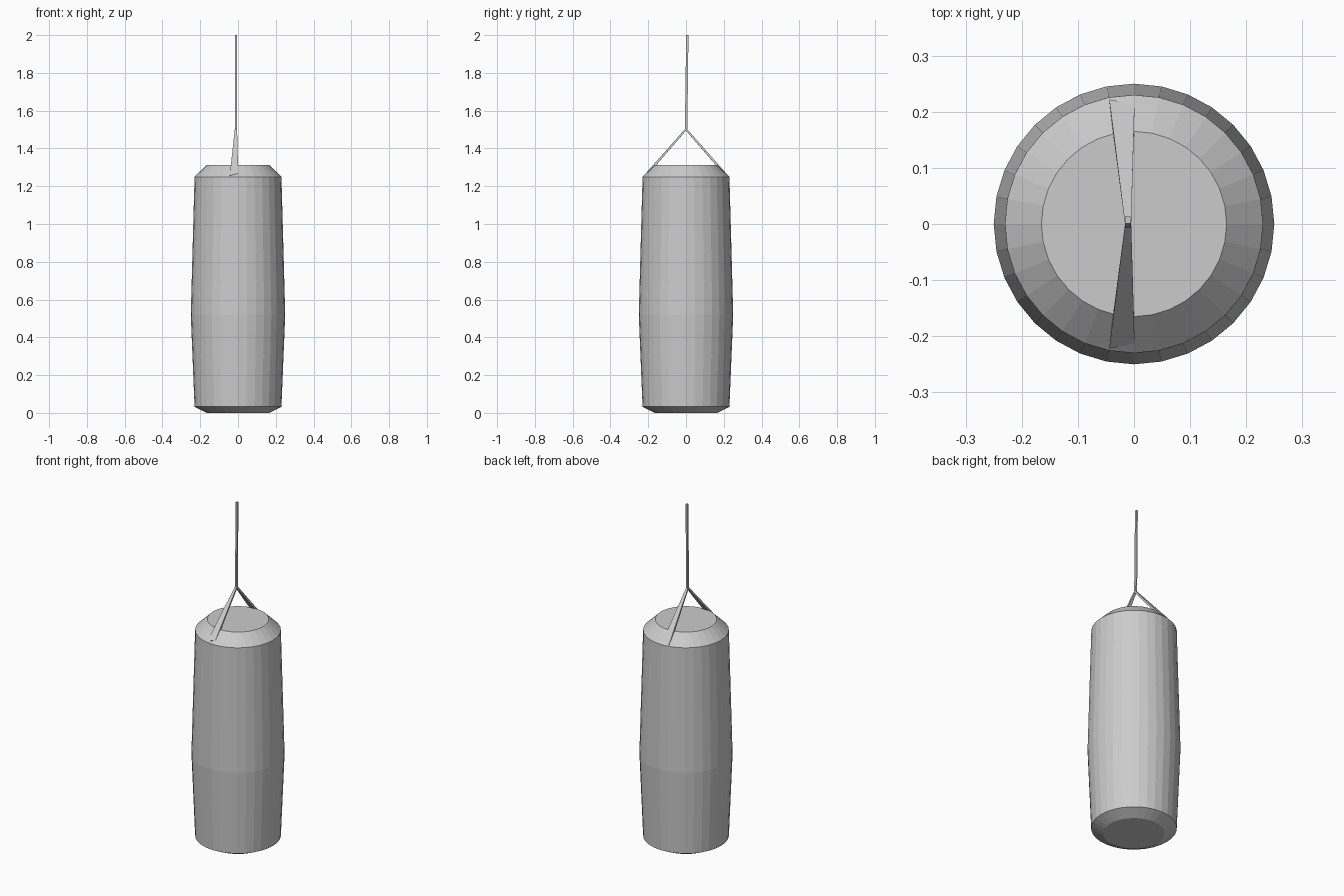
import bpy, bmesh, math

if "Cube" in bpy.data.objects:
    bpy.data.objects.remove(bpy.data.objects["Cube"])


def make_object(name, bm):
    bmesh.ops.recalc_face_normals(bm, faces=bm.faces)
    mesh = bpy.data.meshes.new(name)
    bm.to_mesh(mesh)
    bm.free()
    obj = bpy.data.objects.new(name, mesh)
    bpy.context.collection.objects.link(obj)
    return obj


def lathe(name, profile, sides):
    bm = bmesh.new()
    rings = [[bm.verts.new((r * math.cos(2 * math.pi * i / sides),
                            r * math.sin(2 * math.pi * i / sides), z))
              for i in range(sides)] for r, z in profile]
    for low, high in zip(rings, rings[1:]):
        for i in range(sides):
            j = (i + 1) % sides
            bm.faces.new((low[i], low[j], high[j], high[i]))
    bm.faces.new(rings[0])
    bm.faces.new(rings[-1])
    return make_object(name, bm)


def prism(name, start, end):
    """Four-sided bar joining two four-point sections."""
    bm = bmesh.new()
    a = [bm.verts.new(p) for p in start]
    b = [bm.verts.new(p) for p in end]
    for i in range(4):
        j = (i + 1) % 4
        bm.faces.new((a[i], a[j], b[j], b[i]))
    bm.faces.new(a)
    bm.faces.new(b)
    return make_object(name, bm)


def flat_section(x0, x1, y0, y1, z):
    return [(x0, y0, z), (x1, y0, z), (x1, y1, z), (x0, y1, z)]


# Stuffed bag body
lathe("bag_body", [(0.165, 0.0), (0.23, 0.033), (0.25, 0.52),
                   (0.23, 1.25), (0.165, 1.313)], 32)

# Hanging rope
prism("hanging_rope", flat_section(-0.016, -0.006, -0.006, 0.007, 1.497),
      flat_section(-0.016, -0.006, 0.001, 0.013, 2.0))

# Tapered straps, front and back
for label, s in (("front_strap", -1), ("back_strap", 1)):
    prism(label,
          [(-0.016, 0, 1.494), (-0.005, 0, 1.494),
           (-0.005, 0, 1.509), (-0.016, 0, 1.509)],
          [(-0.044, s * 0.213, 1.248), (0.001, s * 0.205, 1.258),
           (0.001, s * 0.213, 1.268), (-0.044, s * 0.222, 1.257)])
